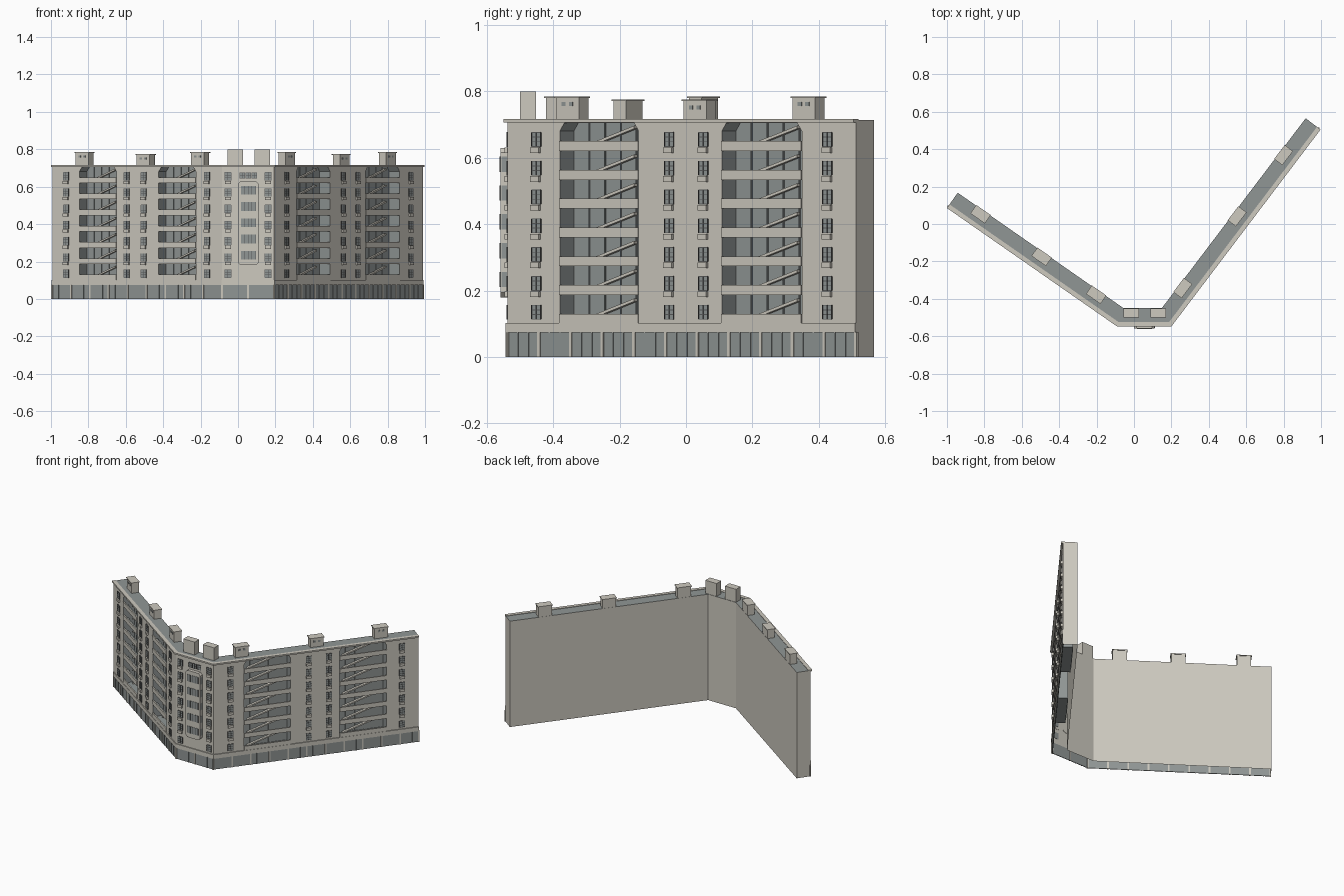
import bpy, bmesh
from mathutils import Matrix, Vector

if "Cube" in bpy.data.objects:
    bpy.data.objects.remove(bpy.data.objects["Cube"])


def material(name, rgb):
    m = bpy.data.materials.new(name)
    m.use_nodes = True
    m.diffuse_color = (*rgb, 1)
    m.node_tree.nodes["Principled BSDF"].inputs["Base Color"].default_value = (*rgb, 1)
    return m


BEIGE = material("beige concrete", (0.61, 0.585, 0.52))
GRAY = material("blue gray", (0.28, 0.305, 0.3))
DARK = material("dark frame", (0.1, 0.105, 0.105))

# Facade line from left end to right end, with shared sizes
PATH = [Vector(p) for p in ((-0.993, 0.095), (-0.085, -0.537), (0.193, -0.537), (0.988, 0.512))]
DEPTH, ROOF, BASE, STOREY, FLOORS = 0.088, 0.713, 0.1, 0.0867, 7
RECESS = 0.07
parts = {}


def part(name, mat):
    if name not in parts:
        parts[name] = (bmesh.new(), mat)
    return parts[name][0]


def prism(bm, bottom, shift):
    """Closed prism from a loop of points and an extrusion vector."""
    low = [bm.verts.new(p) for p in bottom]
    high = [bm.verts.new(p + shift) for p in bottom]
    bm.faces.new(low)
    bm.faces.new(high)
    n = len(low)
    for i in range(n):
        j = (i + 1) % n
        bm.faces.new((low[i], low[j], high[j], high[i]))


def profile(bm, frame, points, v0, v1):
    """Profile in along/up coordinates, extruded through the wall depth."""
    loop = [frame @ Vector((u, v0, z)) for u, z in points]
    prism(bm, loop, frame.to_3x3() @ Vector((0, v1 - v0, 0)))


def box(bm, frame, u0, u1, v0, v1, z0, z1):
    profile(bm, frame, [(u0, z0), (u1, z0), (u1, z1), (u0, z1)], v0, v1)


def offset_path(d):
    """Facade line moved inward by d, mitred at the bends."""
    dirs = [(b - a).normalized() for a, b in zip(PATH, PATH[1:])]
    normals = [Vector((-t.y, t.x)) for t in dirs]
    out = []
    for i, p in enumerate(PATH):
        a, b = normals[max(i - 1, 0)], normals[min(i, len(normals) - 1)]
        out.append(p + (a + b) * d / (1 + a.dot(b)))
    return out


def strip(bm, d0, d1, z0, z1):
    """Band following the whole facade line."""
    outer, inner = offset_path(d0), offset_path(d1)
    loop = [p.to_3d() + Vector((0, 0, z0)) for p in outer + inner[::-1]]
    prism(bm, loop, Vector((0, 0, z1 - z0)))


def make_object(name, bm, mats):
    bmesh.ops.recalc_face_normals(bm, faces=bm.faces)
    mesh = bpy.data.meshes.new(name)
    bm.to_mesh(mesh)
    bm.free()
    for m in mats:
        mesh.materials.append(m)
    ob = bpy.data.objects.new(name, mesh)
    bpy.context.collection.objects.link(ob)
    return ob


def segment_frame(a, b):
    t = (b - a).normalized()
    m = Matrix(((t.x, -t.y, 0, a.x), (t.y, t.x, 0, a.y), (0, 0, 1, 0), (0, 0, 0, 1)))
    return m, (b - a).length


(LEFT, left_len), (MID, mid_len), (RIGHT, right_len) = [
    segment_frame(a, b) for a, b in zip(PATH, PATH[1:])]
# frame, length, window columns, recessed bays, roof huts as (position, top)
WINGS = [
    (LEFT, left_len, (0.091, 0.486, 0.596, 1.009), ((0.176, 0.419), (0.693, 0.936)),
     ((0.166, 0.785), (0.564, 0.775), (0.919, 0.785))),
    (MID, mid_len, (0.031, 0.246), (), ()),
    (RIGHT, right_len, (0.109, 0.611, 0.74, 1.209), ((0.197, 0.495), (0.809, 1.111)),
     ((0.196, 0.785), (0.677, 0.775), (1.088, 0.785))),
]

# Main body: beige walls, gray roof, recesses cut out in gray, open underneath
bm = bmesh.new()
strip(bm, 0, DEPTH, 0, ROOF)
bmesh.ops.recalc_face_normals(bm, faces=bm.faces)
for f in bm.faces:
    f.material_index = 1 if abs(f.normal.z) > 0.9 else 0
body = make_object("building_body", bm, (BEIGE, GRAY))

bm = bmesh.new()
for frame, _, _, bays, _ in WINGS:
    for u0, u1 in bays:
        top, c = 0.705, 0.025
        profile(bm, frame, [(u0, BASE), (u1, BASE), (u1, top - c), (u1 - c * 0.7, top),
                            (u0 + c * 0.7, top), (u0, top - c)], -0.02, RECESS)
for f in bm.faces:
    f.material_index = 1
cutter = make_object("recess_cutter", bm, (BEIGE, GRAY))
cutter.hide_render = True
mod = body.modifiers.new("recesses", "BOOLEAN")
mod.operation, mod.object, mod.solver = "DIFFERENCE", cutter, "EXACT"
bpy.context.view_layer.objects.active = body
bpy.ops.object.modifier_apply(modifier=mod.name)
bpy.data.objects.remove(cutter)

bm = bmesh.new()
bm.from_mesh(body.data)
floor = [f for f in bm.faces if f.calc_center_median().z < 0.001]
bmesh.ops.delete(bm, geom=floor, context="FACES")
bm.to_mesh(body.data)
bm.free()


def window(frame, u, z, w, h, rows=3):
    box(part("window_glass", GRAY), frame, u - w / 2, u + w / 2, -0.002, 0.002, z, z + h)
    bars = part("window_frames", DARK)
    t = 0.0012
    for k in (-1, 0, 1):
        x = u + k * w / 2
        box(bars, frame, x - t, x + t, -0.004, 0.001, z, z + h)
    for k in range(rows + 1):
        y = z + h * k / rows
        box(bars, frame, u - w / 2, u + w / 2, -0.0035, 0.001, y - t, y + t)


# Bands along the whole facade
strip(part("shop_glass", GRAY), -0.001, 0.003, 0.0, 0.076)
strip(part("ledge", BEIGE), -0.006, 0.003, 0.074, 0.102)
strip(part("cornice", BEIGE), -0.012, 0.012, 0.706, 0.716)

for frame, length, columns, bays, huts in WINGS:
    # Shop front pillars and mullions
    count = round(length / 0.117)
    for i in range(count * 3 + 1):
        u = length * i / (count * 3)
        if i % 3 == 0:
            box(part("shop_pillars", BEIGE), frame, u - 0.005, u + 0.005, -0.004, 0.005, 0, 0.076)
        else:
            box(part("shop_mullions", GRAY), frame, u - 0.002, u + 0.002, -0.003, 0.002, 0, 0.074)

    # Windows with sill boxes
    for u in columns:
        for k in range(FLOORS):
            z = BASE + STOREY * k
            window(frame, u, z + 0.014, 0.034, 0.042)
            if k:
                box(part("sill_boxes", BEIGE), frame, u - 0.016, u + 0.016, -0.01, 0.002,
                    z - 0.006, z + 0.011)

    # Loggias: parapets, floor slabs, stair flights and rear posts
    for u0, u1 in bays:
        w = u1 - u0
        for k in range(FLOORS):
            z = BASE + STOREY * k
            box(part("balcony_parapets", BEIGE), frame, u0, u1, -0.004, 0.004, z, z + 0.03)
            if k:
                box(part("balcony_floors", GRAY), frame, u0, u1, 0.004, 0.03, z, z + 0.004)
            a, b, rise = u0 + 0.12 * w, u1 - 0.18 * w, STOREY * 0.88
            profile(part("stair_flights", BEIGE), frame,
                    [(a, z), (b, z + rise - 0.009), (b, z + rise), (a, z + 0.009)], 0.048, 0.064)
        for k in range(1, 5):
            u = u0 + w * k / 5
            box(part("loggia_posts", GRAY), frame, u - 0.002, u + 0.002, RECESS - 0.004,
                RECESS + 0.002, BASE, 0.704)

    # Roof huts with thin caps and two vents
    for u, top in huts:
        box(part("roof_huts", BEIGE), frame, u - 0.043, u + 0.043, 0.04, 0.087, ROOF - 0.005, top - 0.004)
        box(part("hut_caps", BEIGE), frame, u - 0.047, u + 0.047, 0.036, 0.091, top - 0.005, top)
        for s in (-1, 1):
            box(part("hut_vents", GRAY), frame, u + s * 0.014 - 0.007, u + s * 0.014 + 0.007,
                0.038, 0.042, top - 0.03, top - 0.018)

# Two plain lift towers over the middle
for u in (0.07, 0.215):
    box(part("lift_towers", BEIGE), MID, u - 0.042, u + 0.042, 0.037, 0.085, ROOF - 0.005, 0.8)

# Projecting glazed bay in the middle, with front and side panes per storey
u0, u1, z0, z1, c = 0.085, 0.195, 0.18, 0.63, 0.014
profile(part("middle_bay", BEIGE), MID,
        [(u0 + c, z0), (u1 - c, z0), (u1, z0 + c), (u1, z1 - c),
         (u1 - c, z1), (u0 + c, z1), (u0, z1 - c), (u0, z0 + c)], -0.022, 0.002)
g0, g1 = u0 + 0.016, u1 - 0.016
for k in range(1, 6):
    z = BASE + STOREY * k + 0.024
    glass = part("bay_glass", GRAY)
    box(glass, MID, g0, g1, -0.0235, -0.02, z, z + 0.046)
    for u in (u0, u1):
        box(glass, MID, u - 0.001, u + 0.001, -0.019, -0.002, z, z + 0.046)
    for j in range(5):
        u = g0 + (g1 - g0) * j / 4
        box(part("bay_mullions", DARK), MID, u - 0.0012, u + 0.0012, -0.0245, -0.02, z, z + 0.046)
for k in (-1, 0, 1):
    window(MID, (u0 + u1) / 2 + k * 0.032, 0.645, 0.026, 0.03, 2)

for name, (bm, mat) in parts.items():
    make_object(name, bm, (mat,))
